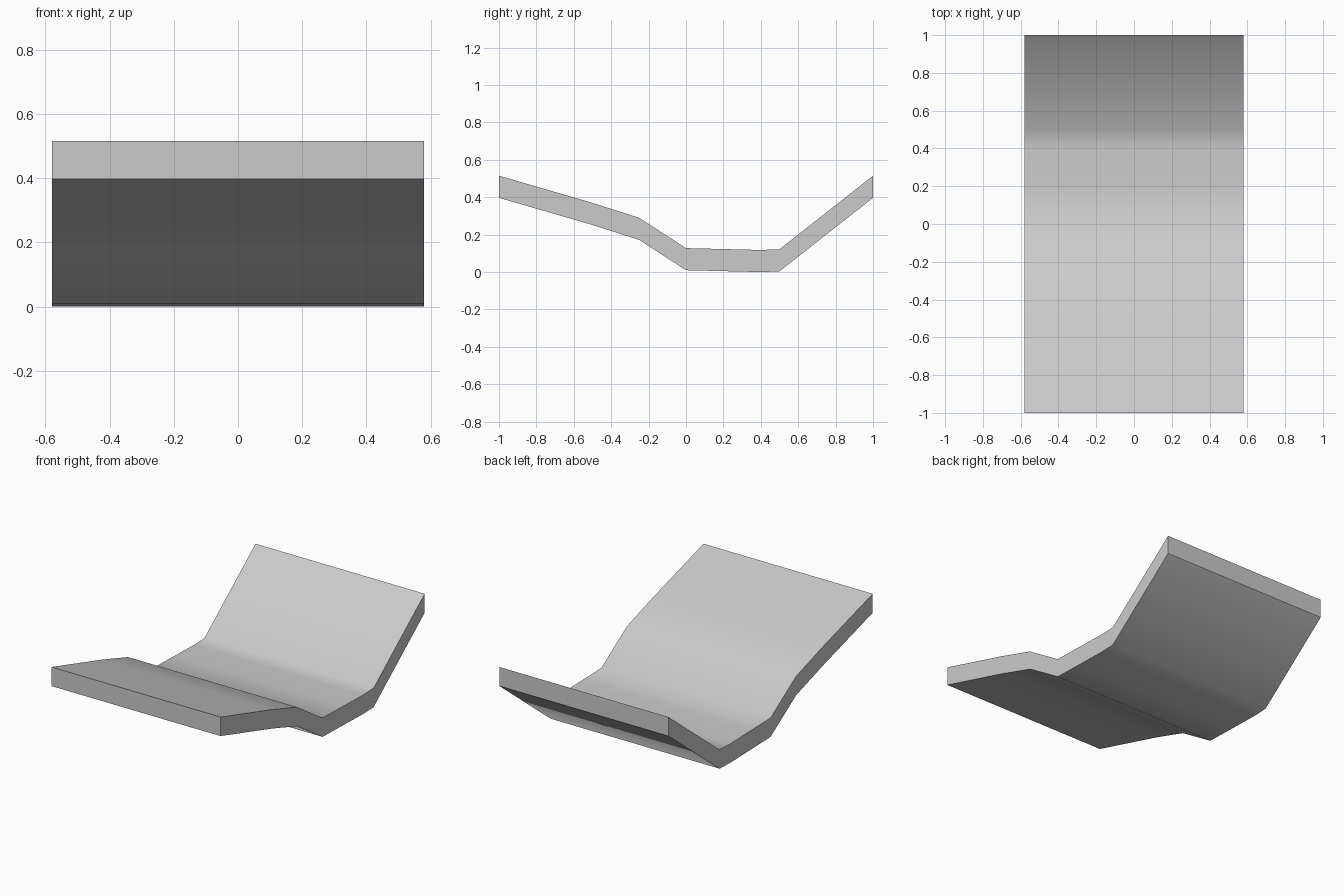
import bpy
import bmesh
import math

if "Cube" in bpy.data.objects:
    bpy.data.objects.remove(bpy.data.objects["Cube"])

HALF_WIDTH = 0.58
THICKNESS = 0.118

# Underside of the bent sheet as (y, z), front to back
path = [(-1.0, 0.397), (-0.5, 0.252), (-0.25, 0.172), (0.0, 0.01),
        (0.2, 0.005), (0.4, 0.0), (0.5, 0.004), (1.0, 0.397)]

grey = bpy.data.materials.new("light grey")
grey.diffuse_color = (0.6, 0.6, 0.6, 1.0)
grey.use_nodes = True
grey.node_tree.nodes["Principled BSDF"].inputs["Base Color"].default_value = grey.diffuse_color

# Sheet: rings of four corners along the path, bridged and capped
bm = bmesh.new()
rings = []
for y, z in path:
    corners = [(-HALF_WIDTH, 0), (HALF_WIDTH, 0),
               (HALF_WIDTH, THICKNESS), (-HALF_WIDTH, THICKNESS)]
    rings.append([bm.verts.new((x, y, z + dz)) for x, dz in corners])
for a, b in zip(rings, rings[1:]):
    for i in range(4):
        j = (i + 1) % 4
        bm.faces.new((a[i], a[j], b[j], b[i]))
bm.faces.new(rings[0])
bm.faces.new(rings[-1])
bmesh.ops.recalc_face_normals(bm, faces=bm.faces)

mesh = bpy.data.meshes.new("bent_sheet")
bm.to_mesh(mesh)
bm.free()
mesh.materials.append(grey)
sheet = bpy.data.objects.new("bent_sheet", mesh)
bpy.context.collection.objects.link(sheet)

# Smooth bends, crisp borders
bpy.context.view_layer.objects.active = sheet
sheet.select_set(True)
bpy.ops.object.shade_smooth_by_angle(angle=math.radians(45))
